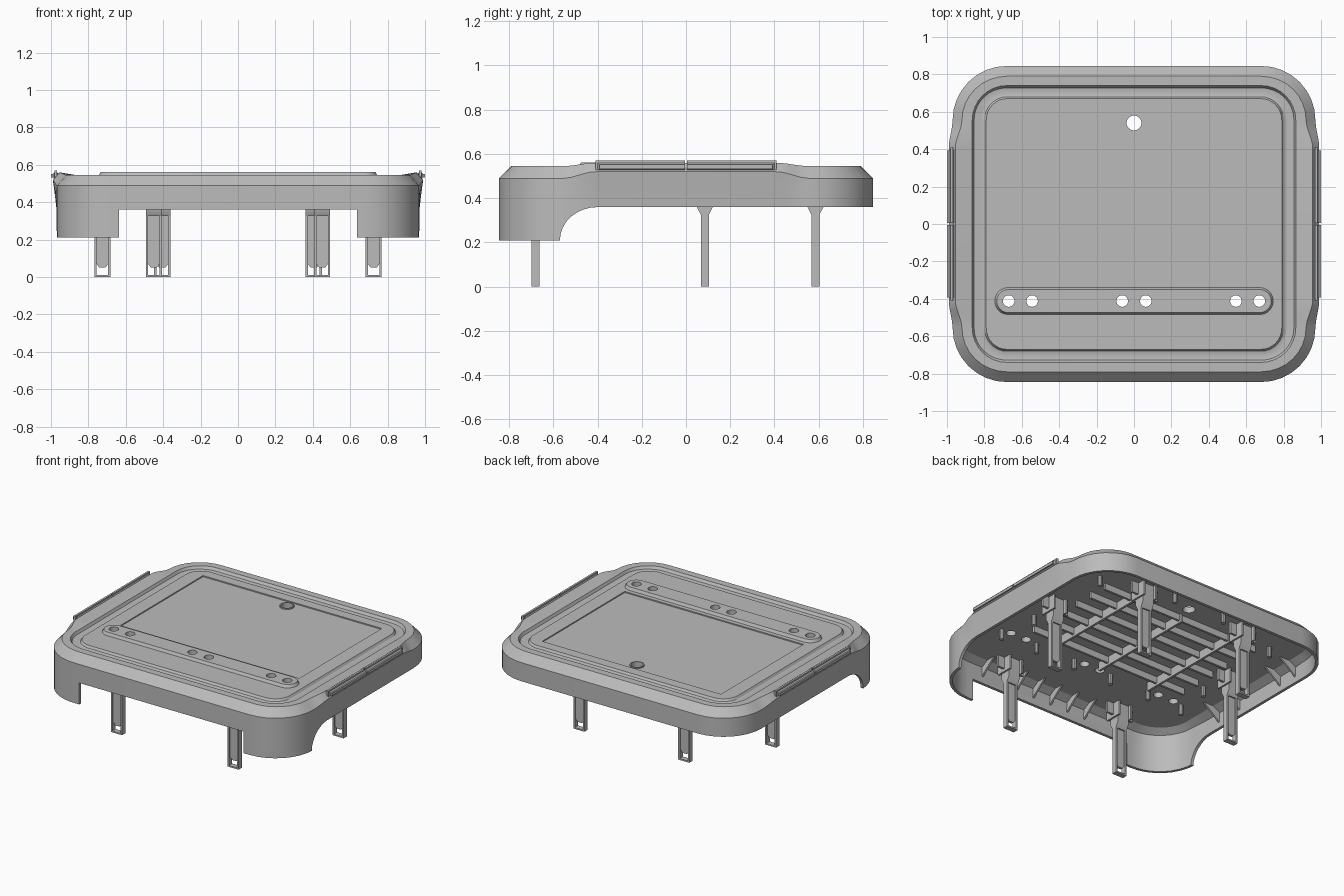
import bpy, bmesh, math
from mathutils import Matrix

if "Cube" in bpy.data.objects:
    bpy.data.objects.remove(bpy.data.objects["Cube"], do_unlink=True)

grey = bpy.data.materials.new("plain grey")
grey.use_nodes = True
grey.diffuse_color = (0.5, 0.5, 0.5, 1)
grey.node_tree.nodes["Principled BSDF"].inputs["Base Color"].default_value = (0.5, 0.5, 0.5, 1)


def finish(name, bm, smooth=True):
    bmesh.ops.recalc_face_normals(bm, faces=bm.faces)
    me = bpy.data.meshes.new(name)
    bm.to_mesh(me)
    bm.free()
    me.materials.append(grey)
    ob = bpy.data.objects.new(name, me)
    bpy.context.collection.objects.link(ob)
    if smooth:
        shade(ob)
    return ob


def activate(ob):
    bpy.ops.object.select_all(action='DESELECT')
    ob.select_set(True)
    bpy.context.view_layer.objects.active = ob


def shade(ob):
    activate(ob)
    bpy.ops.object.shade_smooth_by_angle(angle=math.radians(28))


def box(bm, x0, x1, y0, y1, z0, z1):
    m = Matrix.Translation(((x0 + x1) / 2, (y0 + y1) / 2, (z0 + z1) / 2))
    m = m @ Matrix.Diagonal((x1 - x0, y1 - y0, z1 - z0, 1))
    return bmesh.ops.create_cube(bm, size=1, matrix=m)["verts"]


def cylinder(bm, x, y, r, z0, z1, sides=20):
    bmesh.ops.create_cone(bm, cap_ends=True, segments=sides, radius1=r, radius2=r,
                          depth=z1 - z0, matrix=Matrix.Translation((x, y, (z0 + z1) / 2)))


def prism(bm, low, high):
    """Solid between two matching loops of points."""
    a = [bm.verts.new(p) for p in low]
    b = [bm.verts.new(p) for p in high]
    bm.faces.new(a)
    bm.faces.new(b)
    for i in range(len(a)):
        j = (i + 1) % len(a)
        bm.faces.new((a[i], a[j], b[j], b[i]))


def cut(ob, bm):
    cutter = finish("cutter", bm, False)
    cutter.hide_render = True
    mod = ob.modifiers.new("cut", 'BOOLEAN')
    mod.operation = 'DIFFERENCE'
    mod.solver = 'EXACT'
    mod.object = cutter
    activate(ob)
    bpy.ops.object.modifier_apply(modifier=mod.name)
    bpy.data.objects.remove(cutter, do_unlink=True)


# Body: rounded rectangular rings lofted over the top and back down the inside
CX, CY, STEPS = 0.68, 0.555, 8
SIDE = [0.52, 0.49, 0.46, 0.43, 0.40]


def ring(hx, hy, z, fx=0, fz=0):
    quarter = [(hx, y) for y in reversed(SIDE)]
    for i in range(STEPS + 1):
        a = math.pi / 2 * i / STEPS
        quarter.append((CX + (hx - CX) * math.cos(a), CY + (hy - CY) * math.sin(a)))
    flip = quarter[::-1]
    pts = quarter + [(-x, y) for x, y in flip]
    pts += [(-x, -y) for x, y in quarter] + [(x, -y) for x, y in flip]
    out = []
    for x, y in pts:
        t = max(0, min(1, (CY - abs(y)) / (CY - 0.41)))
        t = t * t * (3 - 2 * t)
        out.append((x + math.copysign(fx * t, x), y, z + fz * t))
    return out


outside = [(.97, .845, .21), (.97, .845, .36), (.97, .845, .43, .008), (.97, .845, .49, .02, .03),
           (.92, .79, .545, .035, .015), (.865, .74, .545), (.855, .728, .527),
           (.815, .70, .522), (.80, .68, .528), (.79, .67, .543)]
inside = [(.79, .67, .50), (.90, .77, .50), (.945, .82, .47, .01), (.95, .825, .36), (.95, .825, .21)]
bm = bmesh.new()
loops = [[bm.verts.new(p) for p in ring(*r)] for r in outside + inside]
top = len(outside) - 1
for k in range(len(loops)):
    a, b = loops[k], loops[(k + 1) % len(loops)]
    if k == top:
        bm.faces.new(a)
        bm.faces.new(b)
        continue
    for i in range(len(a)):
        j = (i + 1) % len(a)
        bm.faces.new((a[i], a[j], b[j], b[i]))
body = finish("cover_body", bm, False)

# Lower edge: arched at the sides, open across the front
bm = bmesh.new()
arch = [(-.57, .1), (-.57, .21)]
for i in range(1, 9):
    a = math.pi / 2 * i / 8
    arch.append((-.40 - .17 * math.cos(a), .21 + .15 * math.sin(a)))
arch += [(1, .36), (1, .1)]
prism(bm, [(-1.2, y, z) for y, z in arch], [(1.2, y, z) for y, z in arch])
cut(body, bm)
bm = bmesh.new()
box(bm, -.635, .635, -1, -.4, .1, .36)
cut(body, bm)

# Shallow recessed panel
bm = bmesh.new()
box(bm, -.69, .69, -.31, .60, .535, .7)
cut(body, bm)


# Raised bar with tapered ends
def pill(half, r, z, n=10):
    pts = []
    for side in (1, -1):
        for i in range(n + 1):
            a = math.pi * i / n - math.pi / 2
            pts.append((side * (half + r * math.cos(a)), -.412 + side * r * math.sin(a), z))
    return pts


bm = bmesh.new()
prism(bm, pill(.672, .08, .53), pill(.672, .062, .562))
bar = finish("raised_bar", bm, False)


# Round holes through the top
def hole_cutters():
    holes = bmesh.new()
    for s in (-1, 1):
        for x in (.67, .545, .063):
            cylinder(holes, s * x, -.412, .031, .4, .7)
    cylinder(holes, 0, .54, .04, .4, .7)
    return holes


for ob in (body, bar):
    cut(ob, hole_cutters())
    shade(ob)

# Thin collar around the rear hole
bm = bmesh.new()
cylinder(bm, 0, .54, .047, .505, .543)
collar = finish("hole_collar", bm, False)
cut(collar, hole_cutters())
shade(collar)

# Side grips, each split in the middle
for s, side in ((1, "left"), (-1, "right")):
    for d, end in ((1, "rear"), (-1, "front")):
        bm = bmesh.new()
        box(bm, min(s * .95, s), max(s * .95, s), min(d * .005, d * .41), max(d * .005, d * .41), .515, .57)
        edges = [e for e in bm.edges if abs(e.verts[0].co.x - e.verts[1].co.x) < .001
                 and max(abs(v.co.y) for v in e.verts) > .1]
        bmesh.ops.bevel(bm, geom=edges, offset=.018, segments=3, affect='EDGES')
        finish(f"{side}_{end}_grip", bm)


# Clip legs: open frame, recessed web, flared root and bracket
def leg(name, x, y):
    bm = bmesh.new()
    w, t = .043, .018
    for s in (-1, 1):
        box(bm, *sorted((x + s * w, x + s * (w - .012))), y - t, y + t, 0, .40)
        box(bm, *sorted((x + s * w, x + s * (w + .012))), y - .06, y + .06, .40, .505)
        box(bm, *sorted((x + s * w, x + s * (w + .06))), y - .008, y + .008, .42, .505)
    box(bm, x - w, x + w, y - t, y + t, 0, .01)
    web = [(x - .031, .07), (x - .016, .05), (x + .016, .05), (x + .031, .07), (x + .031, .40), (x - .031, .40)]
    prism(bm, [(px, y - .009, pz) for px, pz in web], [(px, y + .009, pz) for px, pz in web])
    root = [(t, .325), (.036, .36), (.036, .505)]
    root = [(y - d, z) for d, z in root] + [(y + d, z) for d, z in reversed(root)]
    prism(bm, [(x - w, py, pz) for py, pz in root], [(x + w, py, pz) for py, pz in root])
    finish(name, bm)


for s, side in ((1, "left"), (-1, "right")):
    leg(f"{side}_front_leg", s * .45, -.68)
    leg(f"{side}_middle_leg", s * .725, .085)
    leg(f"{side}_rear_leg", s * .405, .585)

# Underside ribs
bm = bmesh.new()
for i in range(6):
    y = -.25 + i * .14
    box(bm, -.62, .62, y - .008, y + .008, .455, .505)
for x in (-.4, 0, .4):
    box(bm, x - .008, x + .008, -.34, .47, .44, .505)
finish("underside_ribs", bm)

# Triangular gussets inside the walls
bm = bmesh.new()
for s in (-1, 1):
    for x in (-.56, -.28, -.14, 0, .14, .28, .56):
        tri = [(s * .83, .40), (s * .83, .505), (s * .70, .505)]
        prism(bm, [(x - .006, y, z) for y, z in tri], [(x + .006, y, z) for y, z in tri])
    for y in (-.3, -.1, .3, .45):
        tri = [(s * .955, .40), (s * .955, .505), (s * .82, .505)]
        prism(bm, [(x, y - .006, z) for x, z in tri], [(x, y + .006, z) for x, z in tri])
finish("wall_gussets", bm)

# Small locating pins under the top
bm = bmesh.new()
for s in (-1, 1):
    for x, y in ((.74, -.42), (.46, -.41), (.15, -.41), (.70, .5), (.2, .64), (.70, -.15)):
        cylinder(bm, s * x, y, .016, .43, .505, 10)
finish("locating_pins", bm)
